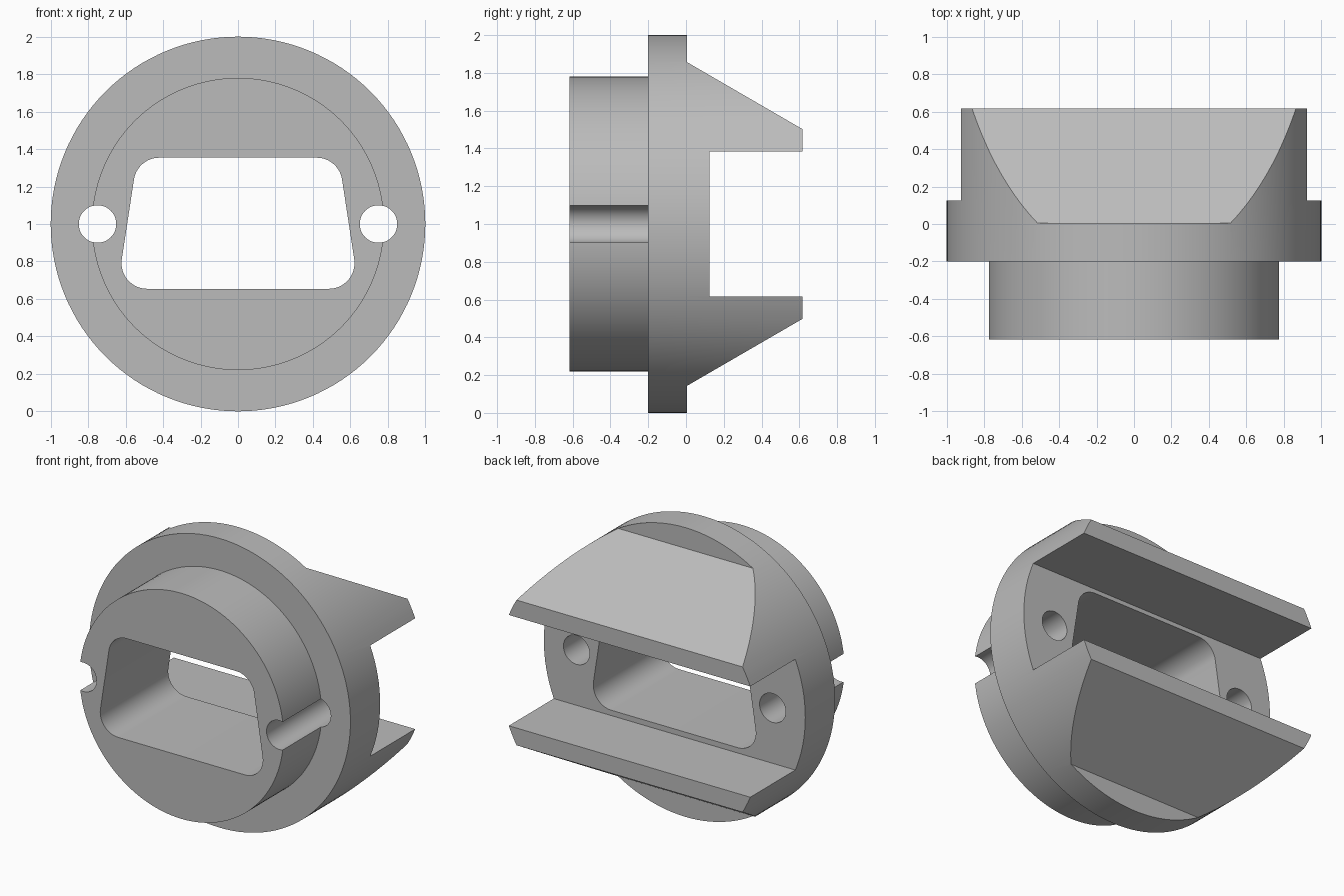
import bpy, bmesh, math
from mathutils import Matrix, Vector

cube = bpy.data.objects.get("Cube")
if cube:
    bpy.data.objects.remove(cube, do_unlink=True)

grey = bpy.data.materials.new("plain grey")
grey.use_nodes = True
grey.diffuse_color = (0.5, 0.5, 0.5, 1)
grey.node_tree.nodes["Principled BSDF"].inputs["Base Color"].default_value = (0.5, 0.5, 0.5, 1)


def prism(name, start, step):
    """Solid made by sweeping a closed outline along a vector."""
    bm = bmesh.new()
    face = bm.faces.new([bm.verts.new(p) for p in start])
    swept = bmesh.ops.extrude_face_region(bm, geom=[face])["geom"]
    bmesh.ops.translate(bm, vec=step, verts=[v for v in swept if isinstance(v, bmesh.types.BMVert)])
    bmesh.ops.recalc_face_normals(bm, faces=bm.faces)
    mesh = bpy.data.meshes.new(name)
    bm.to_mesh(mesh)
    bm.free()
    mesh.materials.append(grey)
    obj = bpy.data.objects.new(name, mesh)
    bpy.context.collection.objects.link(obj)
    return obj


def arc(x, z, r, a, b, n):
    angles = [math.radians(a + (b - a) * i / n) for i in range(n + 1)]
    return [(x + r * math.cos(t), z + r * math.sin(t)) for t in angles]


def along_y(name, outline, y0, y1):
    return prism(name, [(x, y0, z) for x, z in outline], Vector((0, y1 - y0, 0)))


def disc(name, x, r, y0, y1, n=128):
    return along_y(name, arc(x, 1, r, 0, 360, n)[:-1], y0, y1)


def combine(target, tool, operation):
    mod = target.modifiers.new(operation, "BOOLEAN")
    mod.operation, mod.solver, mod.object = operation, "EXACT", tool
    bpy.context.view_layer.objects.active = target
    bpy.ops.object.modifier_apply(modifier=mod.name)
    bpy.data.objects.remove(tool, do_unlink=True)


# Flange and two wedge jaws: a round bar trimmed to the side profile
body = disc("flanged_socket_body", 0, 1, -0.2, 0.8)
half = [(0.125, 0.383), (0.617, 0.383), (0.617, 0.502), (0.005, 0.857), (0.005, 1.1), (-0.3, 1.1)]
profile = [(y, 1 + z) for y, z in half] + [(y, 1 - z) for y, z in reversed(half)]
trim = prism("side_profile", [(-1.2, y, z) for y, z in profile], Vector((2.4, 0, 0)))
combine(body, trim, "INTERSECT")

# Front boss
combine(body, disc("front_boss", 0, 0.78, -0.617, -0.1), "UNION")

# Tapered port with rounded corners
r, tilt = 0.137, 171.2
left = arc(-0.42, 1.354 - r, r, 90, tilt, 12) + arc(-0.485, 0.654 + r, r, tilt, 270, 12)
port = left + [(-x, z) for x, z in reversed(left)]
combine(body, along_y("port_cutter", port, -1, 1), "DIFFERENCE")

# Screw holes on both sides
for side in (-1, 1):
    combine(body, disc("screw_hole_cutter", side * 0.75, 0.1, -1, 1, 48), "DIFFERENCE")

bpy.ops.object.select_all(action="DESELECT")
body.select_set(True)
bpy.context.view_layer.objects.active = body
bpy.ops.object.shade_smooth_by_angle(angle=math.radians(30))
